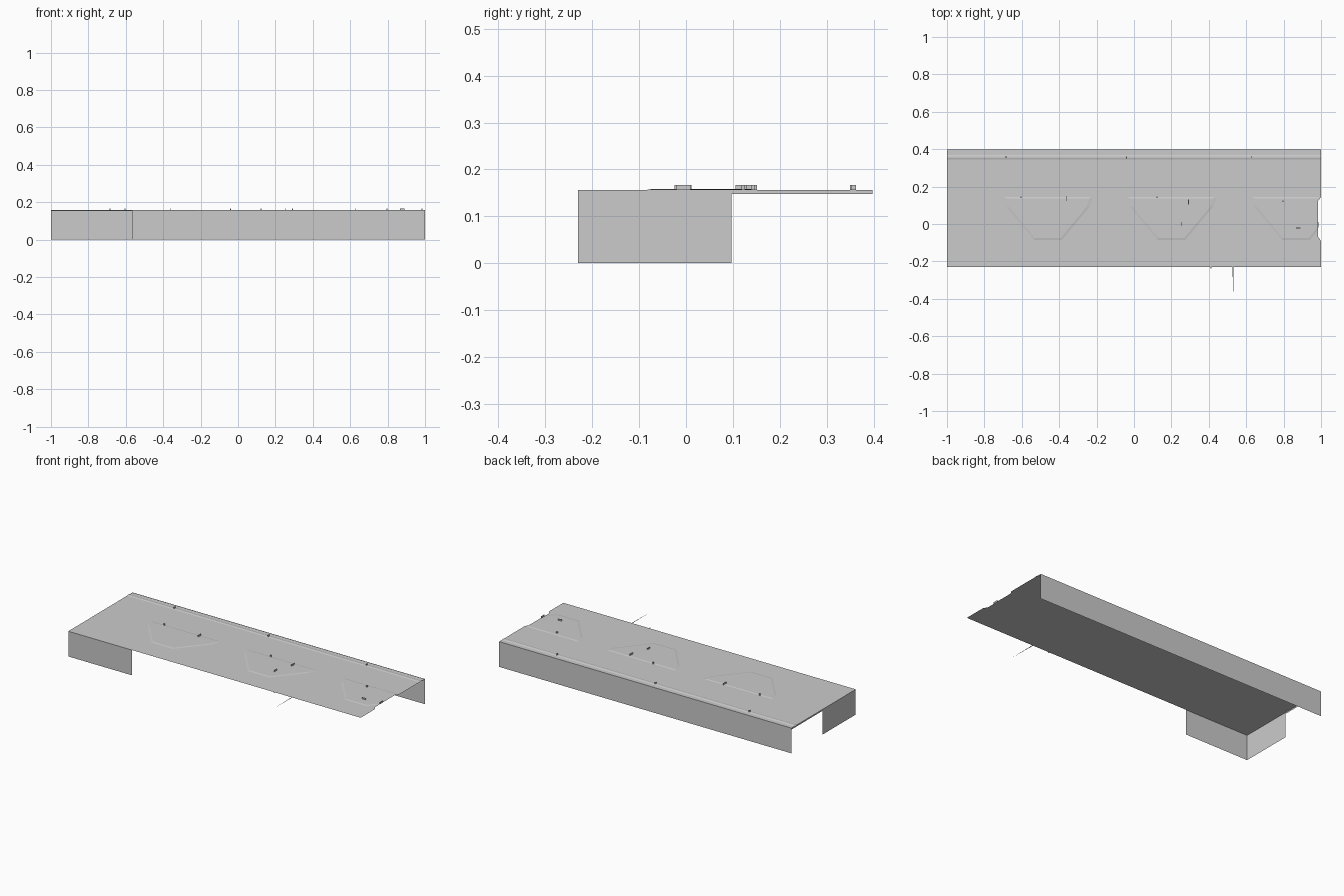
import bpy, bmesh
from mathutils import Vector

if "Cube" in bpy.data.objects:
    bpy.data.objects.remove(bpy.data.objects["Cube"])

Z = 0.156          # deck height
X_END = 0.985      # bitten part of the right edge
FRONT, BACK = -0.23, 0.398


def material(name, v):
    m = bpy.data.materials.new(name)
    m.diffuse_color = (v, v, v, 1)
    m.use_nodes = True
    m.node_tree.nodes["Principled BSDF"].inputs["Base Color"].default_value = m.diffuse_color
    return m


GREY = material("plain grey", 0.6)


def finish(name, bm):
    me = bpy.data.meshes.new(name)
    bm.to_mesh(me)
    bm.free()
    me.materials.append(GREY)
    ob = bpy.data.objects.new(name, me)
    bpy.context.collection.objects.link(ob)
    return ob


def sheet(name, *polys):
    bm = bmesh.new()
    for p in polys:
        bm.faces.new([bm.verts.new(v) for v in p])
    bmesh.ops.remove_doubles(bm, verts=bm.verts[:], dist=1e-5)
    return finish(name, bm)


def wall(name, a, b, z0=0.0, z1=Z):
    return sheet(name, [(*a, z0), (*b, z0), (*b, z1), (*a, z1)])


# deck: flat sheet with a shallow bite in its right edge
sheet("deck", [(x, y, Z) for x, y in (
    (-1, FRONT), (1, FRONT), (1, -0.09), (X_END, -0.07), (X_END, 0.125),
    (1, 0.145), (1, 0.345), (-1, 0.345))])

# raised seam along the back edge
profile = [(0.345, Z), (0.352, Z + 0.002), (0.36, Z + 0.002), (0.37, Z - 0.001), (BACK, Z - 0.001)]
sheet("back_seam", *[[(-1, a, za), (1, a, za), (1, b, zb), (-1, b, zb)]
                     for (a, za), (b, zb) in zip(profile, profile[1:])])

# walls hanging under the deck
wall("back_wall", (1, BACK), (-1, BACK))
wall("left_wall", (-1, 0.097), (-1, FRONT))
wall("front_wall", (-1, FRONT), (-0.565, FRONT))
wall("left_lip", (-1, BACK), (-1, 0.097), Z - 0.009)

# raised tapered panels, the last one cut off by the right edge
outline = [(-0.24, 0.145), (0.24, 0.145), (0.225, 0.095), (0.075, -0.085),
           (-0.075, -0.085), (-0.225, 0.095)]
for i, cx in enumerate((-0.46, 0.2, 0.865)):
    bm = bmesh.new()
    mid = Vector((0, 0.05))
    low = [bm.verts.new((cx + x, y, Z)) for x, y in outline]
    high = []
    for p in outline:
        q = mid + (Vector(p) - mid) * 0.92
        high.append(bm.verts.new((cx + q.x, q.y, Z + 0.002)))
    bm.faces.new(high[::-1])
    for k in range(6):
        n = (k + 1) % 6
        bm.faces.new((low[n], low[k], high[k], high[n]))
    bmesh.ops.bisect_plane(bm, geom=bm.verts[:] + bm.edges[:] + bm.faces[:],
                           plane_co=(X_END, 0, 0), plane_no=(1, 0, 0), clear_outer=True)
    finish(f"raised_panel_{i + 1}", bm)

# small upright tabs: x, y, x size, y size
tabs = [(-0.685, 0.358, 0.004, 0.01), (-0.04, 0.355, 0.004, 0.01), (0.63, 0.358, 0.004, 0.01),
        (-0.605, 0.143, 0.006, 0.006), (-0.36, 0.137, 0.004, 0.028),
        (0.123, 0.143, 0.006, 0.006), (0.292, 0.118, 0.004, 0.025),
        (0.255, 0.0, 0.004, 0.024), (0.797, 0.122, 0.006, 0.008),
        (0.877, -0.022, 0.024, 0.004), (0.984, -0.005, 0.004, 0.03)]
for i, (x, y, sx, sy) in enumerate(tabs):
    bm = bmesh.new()
    bmesh.ops.create_cube(bm, size=1)
    bmesh.ops.scale(bm, vec=(sx, sy, 0.011), verts=bm.verts[:])
    bmesh.ops.translate(bm, vec=(x, y, Z + 0.0055), verts=bm.verts[:])
    finish(f"tab_{i + 1}", bm)

# thin flat slivers sticking out of the front edge
sheet("front_sliver", [(0.527, FRONT, Z), (0.53, -0.398, Z), (0.533, FRONT, Z)])
sheet("front_nick", [(0.407, FRONT, Z), (0.412, -0.242, Z), (0.416, FRONT, Z)])
